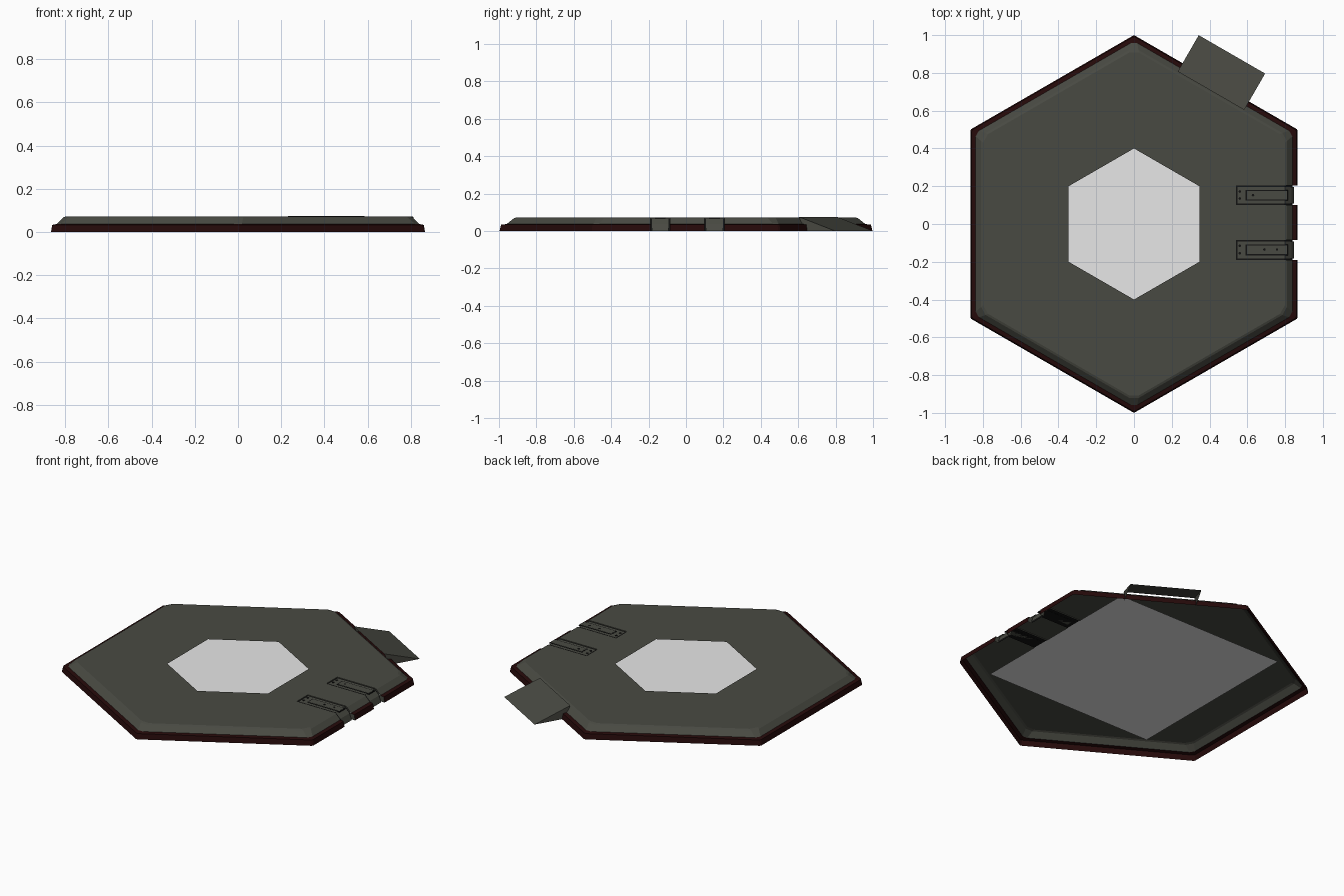
import bpy, bmesh, math
from mathutils import Vector

if "Cube" in bpy.data.objects:
    bpy.data.objects.remove(bpy.data.objects["Cube"])


def material(name, rgb):
    m = bpy.data.materials.new(name)
    m.diffuse_color = (*rgb, 1)
    m.use_nodes = True
    m.node_tree.nodes["Principled BSDF"].inputs["Base Color"].default_value = m.diffuse_color
    return m


GREY = material("dark_olive_grey", (0.066, 0.068, 0.055))
RED = material("deep_dark_red", (0.019, 0.003, 0.003))
BLACK = material("black", (0.006, 0.006, 0.006))
PALE = material("pale_grey", (0.8, 0.8, 0.8))


def finish(name, bm, *mats):
    me = bpy.data.meshes.new(name)
    bm.to_mesh(me)
    bm.free()
    for m in mats:
        me.materials.append(m)
    ob = bpy.data.objects.new(name, me)
    bpy.context.collection.objects.link(ob)
    return ob


def faces_object(name, polys, mat):
    bm = bmesh.new()
    for poly in polys:
        bm.faces.new([bm.verts.new(p) for p in poly])
    bmesh.ops.remove_doubles(bm, verts=bm.verts, dist=1e-5)
    return finish(name, bm, mat)


def box(name, x0, x1, y0, y1, z0, z1, mat):
    bm = bmesh.new()
    bmesh.ops.create_cube(bm, size=1)
    for v in bm.verts:
        v.co = ((x0 + x1) / 2 + v.co.x * (x1 - x0),
                (y0 + y1) / 2 + v.co.y * (y1 - y0),
                (z0 + z1) / 2 + v.co.z * (z1 - z0))
    return finish(name, bm, mat)


def hex_ring(radius, z, cut):
    """Hexagon with corners trimmed by 'cut' (12 points)."""
    c = [Vector((radius * math.cos(math.radians(30 + 60 * k)),
                 radius * math.sin(math.radians(30 + 60 * k)), z)) for k in range(6)]
    pts = []
    for k in range(6):
        pts.append(c[k] + (c[k - 1] - c[k]).normalized() * cut)
        pts.append(c[k] + (c[(k + 1) % 6] - c[k]).normalized() * cut)
    return pts


TOP = 0.072
SLOTS = [(0.10, 0.205), (-0.19, -0.085)]
X0 = 0.54

# Hexagonal shell: red rim, sloped shoulder, flat top with a hexagonal opening
bm = bmesh.new()
rings = [(1.0, 0, 0.006), (0.993, 0.033, 0.008), (0.968, 0.037, 0.02),
         (0.935, 0.067, 0.028), (0.922, TOP, 0.03), (0.4, TOP, 0)]
loops = [[bm.verts.new(p) for p in hex_ring(*r)] for r in rings]
for i in range(len(loops) - 1):
    for j in range(12):
        k = (j + 1) % 12
        f = bm.faces.new((loops[i][j], loops[i][k], loops[i + 1][k], loops[i + 1][j]))
        f.material_index = 1 if i < 2 else 0
bmesh.ops.remove_doubles(bm, verts=bm.verts, dist=1e-5)
# Cut the two bracket slots out of the right side
planes = [((0, y, 0), (0, 1, 0)) for s in SLOTS for y in s] + [((X0, 0, 0), (1, 0, 0))]
for co, no in planes:
    bmesh.ops.bisect_plane(bm, geom=bm.verts[:] + bm.edges[:] + bm.faces[:],
                           plane_co=co, plane_no=no, dist=1e-6)
gone = []
for f in bm.faces:
    c = f.calc_center_median()
    if c.x > X0 and any(a < c.y < b for a, b in SLOTS):
        gone.append(f)
bmesh.ops.delete(bm, geom=gone, context='FACES')
finish("pad_shell", bm, GREY, RED)

# Pale square panel seen through the opening and from below
h = 0.577
faces_object("centre_panel", [[(-h, -h, 0.064), (h, -h, 0.064),
                               (h, h, 0.064), (-h, h, 0.064)]], PALE)

# Entry ramp on the back right edge
d = Vector((0.866, -0.5, 0))
n = Vector((0.5, 0.866, 0))
up = Vector((0, 0, 1))


def rp(along, out, z):
    return d * along + n * out + up * z


polys = [[rp(-0.203, 0.815, 0.075), rp(-0.203, 1.037, 0),
          rp(0.203, 1.037, 0), rp(0.203, 0.815, 0.075)]]
for s in (-0.203, 0.203):
    polys.append([rp(s, 0.815, 0.075), rp(s, 0.85, 0), rp(s, 1.037, 0)])
faces_object("entry_ramp", polys, GREY)


def strip(name, profile, y0, y1, mat):
    """Profile in x,z swept across y."""
    return faces_object(name, [[(a[0], y0, a[1]), (b[0], y0, b[1]),
                                (b[0], y1, b[1]), (a[0], y1, a[1])]
                               for a, b in zip(profile, profile[1:])], mat)


# Two recessed hinge brackets bent down over the rim
outer = [(X0, TOP), (0.799, TOP), (0.81, 0.067), (0.838, 0.037), (0.86, 0.033), (0.866, 0)]
floor = [(X0, 0.067), (0.80, 0.067), (0.828, 0.036), (0.838, 0)]
plate = [(X0 + 0.008, 0.0695), (0.80, 0.0695), (0.833, 0.038), (0.848, 0)]
screws = [[(0.63, 0.153), (0.56, 0.135), (0.56, 0.172)],
          [(0.69, -0.135), (0.757, -0.135), (0.56, -0.115), (0.56, -0.155)]]
for i, (y0, y1) in enumerate(SLOTS):
    t = str(i + 1)
    strip("slot_floor_" + t, floor, y0, y1, BLACK)
    walls = [[(x, y, z) for x, z in outer + floor[::-1]] for y in (y0, y1)]
    walls.append([(X0, y0, 0.067), (X0, y1, 0.067), (X0, y1, TOP), (X0, y0, TOP)])
    faces_object("slot_walls_" + t, walls, GREY)
    strip("bracket_plate_" + t, plate, y0 + 0.008, y1 - 0.008, GREY)
    box("bar_outline_" + t, 0.59, 0.815, y0 + 0.024, y1 - 0.024, 0.066, 0.0705, BLACK)
    box("bracket_bar_" + t, 0.597, 0.81, y0 + 0.03, y1 - 0.03, 0.066, 0.0715, GREY)
    for j, (x, y) in enumerate(screws[i]):
        bm = bmesh.new()
        bmesh.ops.create_cone(bm, cap_ends=True, segments=8, radius1=0.007,
                              radius2=0.007, depth=0.004)
        bmesh.ops.translate(bm, vec=(x, y, 0.0705), verts=bm.verts)
        finish("screw_%s_%d" % (t, j + 1), bm, BLACK)
